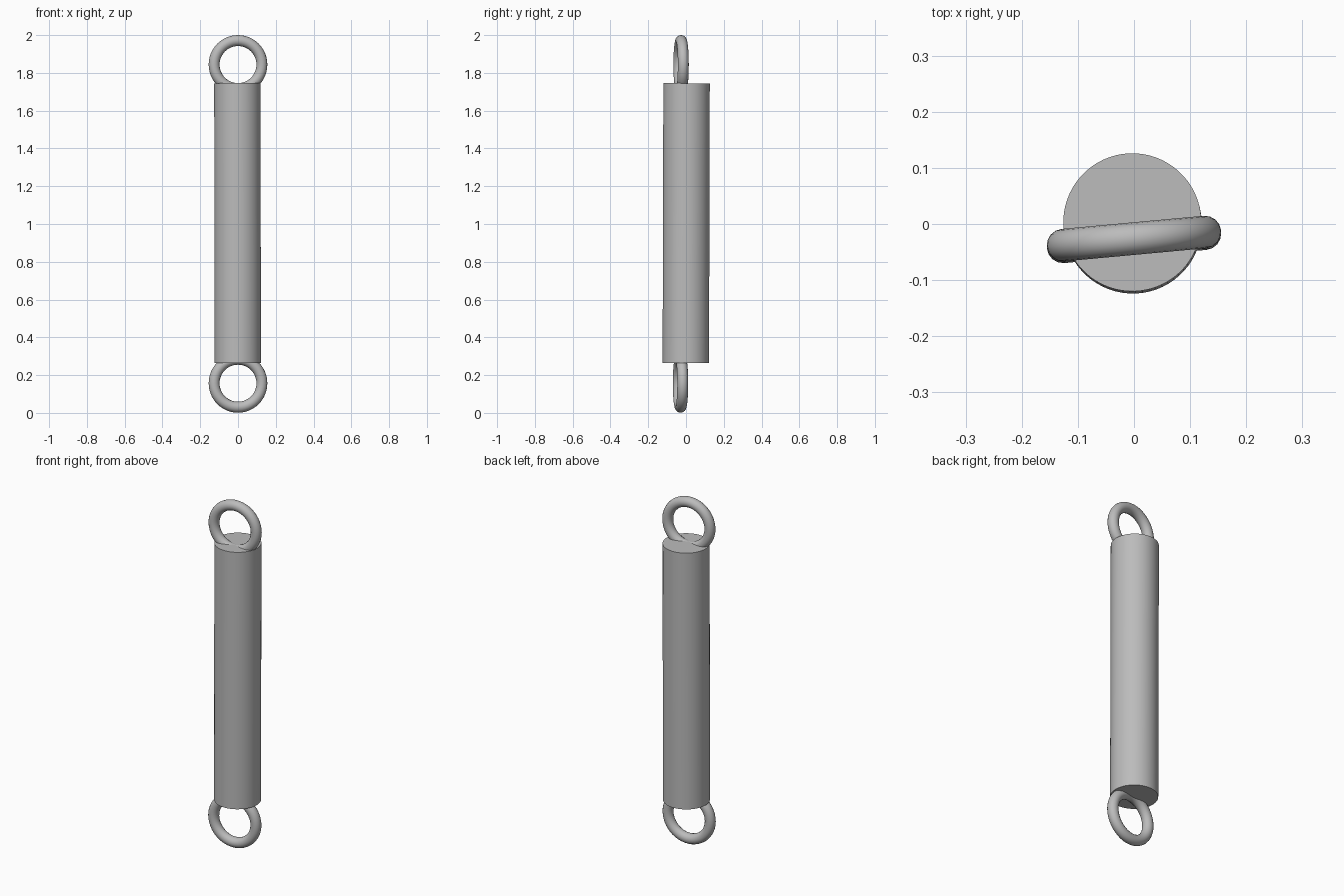
import bpy
import math
from mathutils import Vector

default = bpy.data.objects.get("Cube")
if default:
    bpy.data.objects.remove(default, do_unlink=True)

steel = bpy.data.materials.new("grey_steel")
steel.use_nodes = True
colour = (0.5, 0.5, 0.5, 1)
steel.diffuse_color = colour
steel.node_tree.nodes["Principled BSDF"].inputs["Base Color"].default_value = colour


def finish(name):
    """Name, colour and smooth the part just added."""
    part = bpy.context.object
    part.name = name
    part.data.materials.append(steel)
    bpy.ops.object.shade_smooth_by_angle(angle=math.radians(40))
    return part


# Body: a long rod leaning very slightly backwards
bottom = Vector((-0.002, -0.001, 0.265))
top = Vector((-0.003, 0.003, 1.745))
axis = top - bottom
bpy.ops.mesh.primitive_cylinder_add(
    vertices=64, radius=0.123, depth=axis.length,
    location=(bottom + top) / 2,
    rotation=axis.to_track_quat("Z", "Y").to_euler())
finish("rod_body")

# End rings: upright loops set a little forward and turned about z
for name, y, z in (("top_ring", -0.026, 1.844), ("bottom_ring", -0.029, 0.157)):
    bpy.ops.mesh.primitive_torus_add(
        major_segments=48, minor_segments=16,
        major_radius=0.127, minor_radius=0.029,
        location=(0, y, z),
        rotation=(math.radians(90), 0, math.radians(5.3)))
    finish(name)
